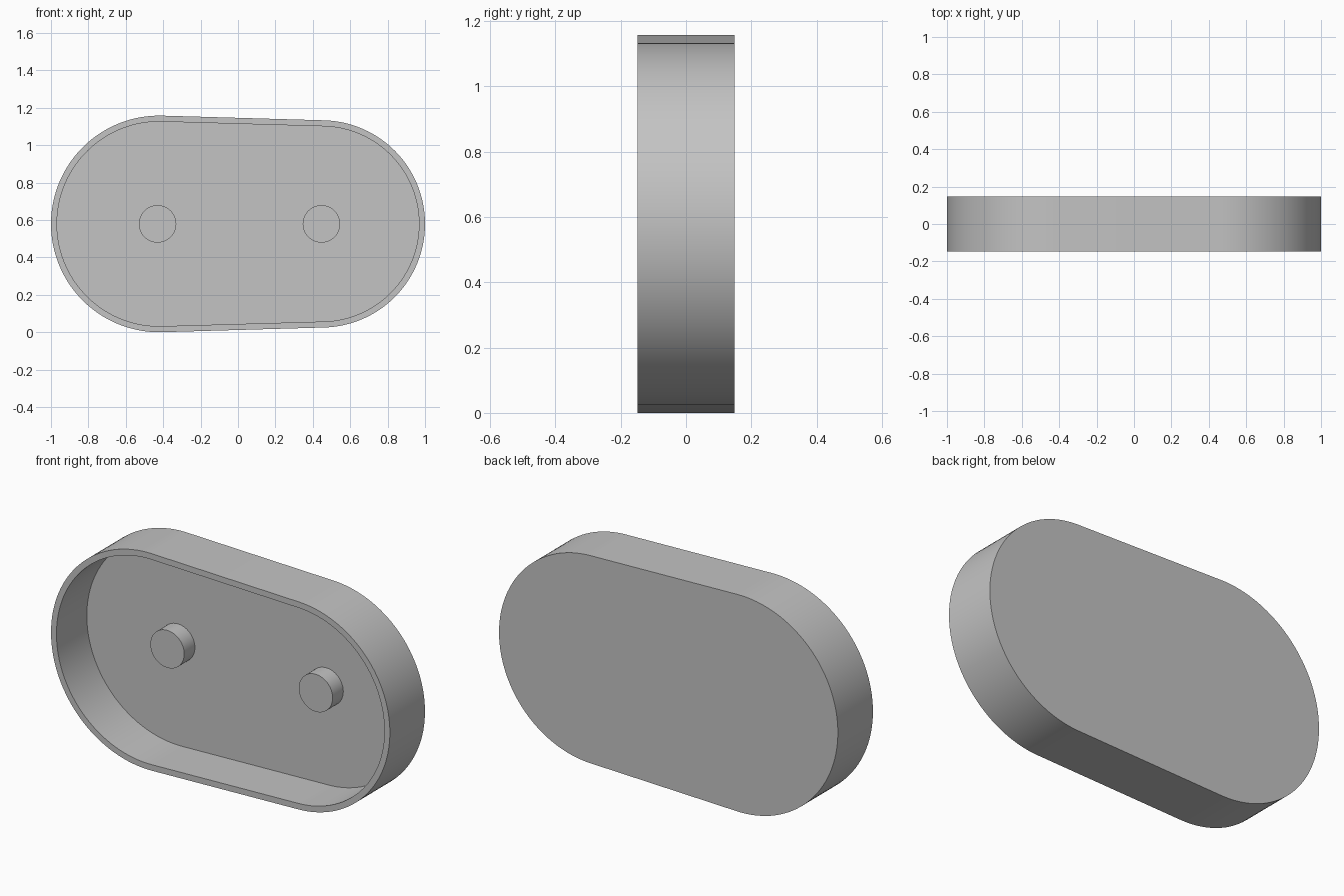
import bpy, bmesh
from math import acos, pi, cos, sin, radians
from mathutils import Vector, Matrix

cube = bpy.data.objects.get("Cube")
if cube:
    bpy.data.objects.remove(cube, do_unlink=True)

# Overall sizes
LEFT_X, LEFT_R = -0.421, 0.579
RIGHT_X, RIGHT_R = 0.446, 0.554
MID_Z = LEFT_R
HALF_DEPTH = 0.148
WALL = 0.032
FLOOR_Y = 0.108
PEG_FRONT_Y = 0.018
PEG_R = 0.1
SEGMENTS = 64

grey = bpy.data.materials.new("plain grey")
grey.use_nodes = True
colour = (0.55, 0.55, 0.55, 1)
grey.diffuse_color = colour
grey.node_tree.nodes["Principled BSDF"].inputs["Base Color"].default_value = colour


def finish(bm, name):
    """Turn a bmesh into a smooth-shaded object with sharp rims."""
    bmesh.ops.recalc_face_normals(bm, faces=bm.faces)
    mesh = bpy.data.meshes.new(name)
    bm.to_mesh(mesh)
    bm.free()
    mesh.materials.append(grey)
    obj = bpy.data.objects.new(name, mesh)
    bpy.context.collection.objects.link(obj)
    bpy.ops.object.select_all(action='DESELECT')
    obj.select_set(True)
    bpy.context.view_layer.objects.active = obj
    bpy.ops.object.shade_smooth_by_angle(angle=radians(30))
    return obj


def outline(inset, y):
    """Two unequal arcs joined by their common tangents."""
    tangent = acos((LEFT_R - RIGHT_R) / (RIGHT_X - LEFT_X))
    arcs = ((RIGHT_X, RIGHT_R, -tangent, tangent),
            (LEFT_X, LEFT_R, tangent, 2 * pi - tangent))
    points = []
    for cx, radius, start, end in arcs:
        for i in range(SEGMENTS + 1):
            a = start + (end - start) * i / SEGMENTS
            r = radius - inset
            points.append(Vector((cx + r * cos(a), y, MID_Z + r * sin(a))))
    return points


# Open tray: back, outer wall, front rim, inner wall, floor
bm = bmesh.new()
layers = ((0, HALF_DEPTH), (0, -HALF_DEPTH), (WALL, -HALF_DEPTH), (WALL, FLOOR_Y))
rings = [[bm.verts.new(p) for p in outline(*layer)] for layer in layers]
for a, b in zip(rings, rings[1:]):
    for i in range(len(a)):
        j = (i + 1) % len(a)
        bm.faces.new((a[i], a[j], b[j], b[i]))
bm.faces.new(rings[0])
bm.faces.new(rings[-1])
finish(bm, "tray")

# Round pegs standing on the floor, slightly sunk into it
peg_back = FLOOR_Y + 0.01
for name, x in (("right_peg", -0.43), ("left_peg", RIGHT_X)):
    bm = bmesh.new()
    place = (Matrix.Translation((x, (PEG_FRONT_Y + peg_back) / 2, MID_Z))
             @ Matrix.Rotation(pi / 2, 4, 'X'))
    bmesh.ops.create_cone(bm, cap_ends=True, segments=48, radius1=PEG_R,
                          radius2=PEG_R, depth=peg_back - PEG_FRONT_Y, matrix=place)
    finish(bm, name)
